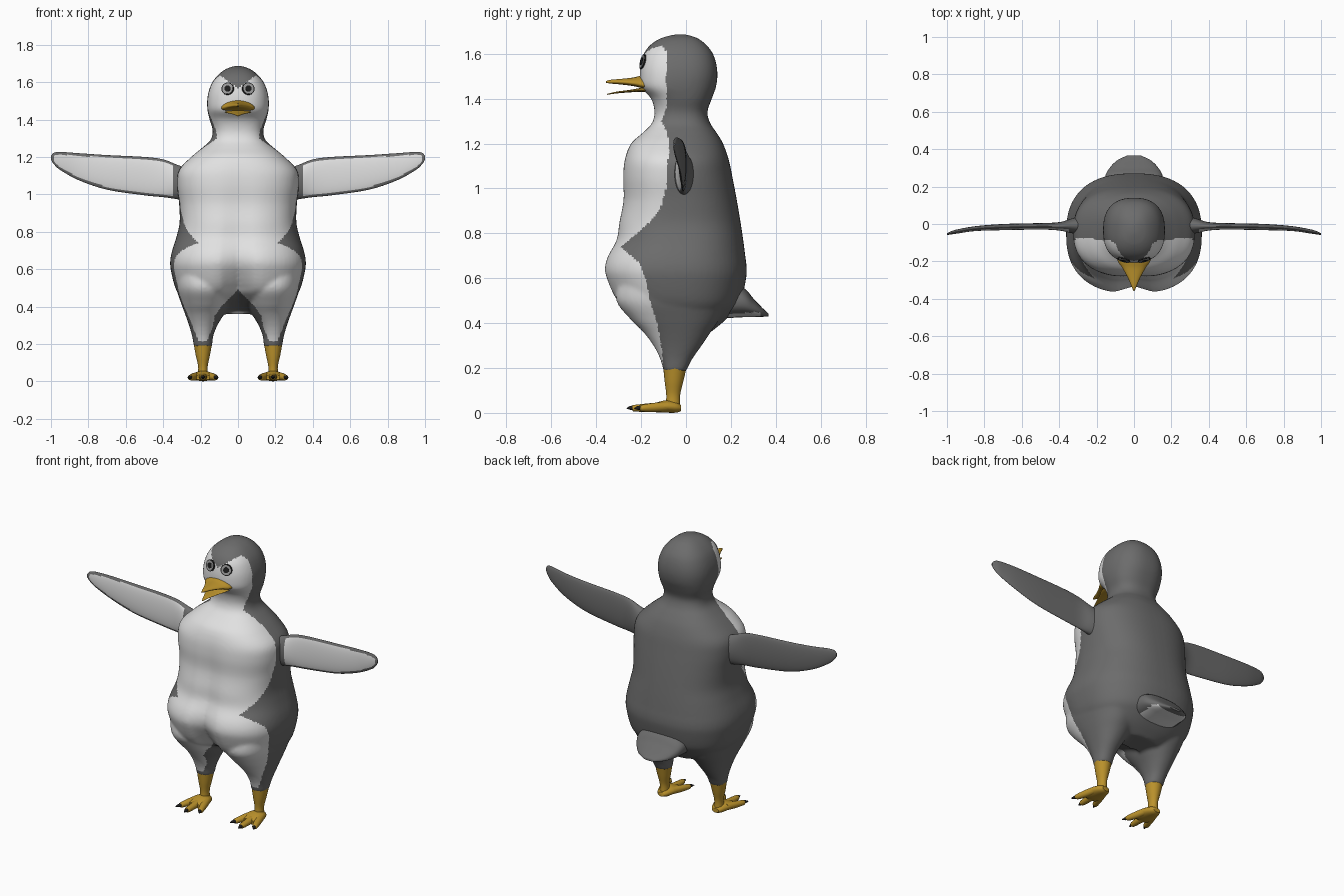
import bpy, bmesh, math
from mathutils import Vector

if "Cube" in bpy.data.objects:
    bpy.data.objects.remove(bpy.data.objects["Cube"])


def material(name, r, g, b):
    m = bpy.data.materials.new(name)
    m.diffuse_color = (r, g, b, 1)
    m.use_nodes = True
    m.node_tree.nodes["Principled BSDF"].inputs["Base Color"].default_value = m.diffuse_color
    return m


GREY = material("slate grey", 0.15, 0.15, 0.15)
WHITE = material("soft white", 0.75, 0.75, 0.75)
YELLOW = material("mustard yellow", 0.50, 0.29, 0.025)
BLACK = material("black", 0.012, 0.012, 0.012)
IRIS = material("iris grey", 0.33, 0.33, 0.33)


def lerp(table, t):
    """Linear lookup in (t, value) pairs."""
    if t <= table[0][0]:
        return table[0][1]
    for (a, va), (b, vb) in zip(table, table[1:]):
        if t <= b:
            return va + (vb - va) * (t - a) / (b - a)
    return table[-1][1]


def dense(secs, k):
    """Catmull-Rom subdivision of a list of section tuples."""
    out = []
    for i in range(len(secs) - 1):
        p = [secs[max(0, min(len(secs) - 1, i + d))] for d in (-1, 0, 1, 2)]
        for j in range(k):
            t = j / k
            out.append([0.5 * (2 * b + (c - a) * t + (2 * a - 5 * b + 4 * c - d) * t * t
                               + (3 * b - a - 3 * c + d) * t ** 3)
                        for a, b, c, d in zip(*p)])
    return out + [list(secs[-1])]


def loft(bm, secs, axis, p=2.0, n=32, k=5, side=1, warp=None):
    """Superellipse sections (t, u0, u1, v0, v1) skinned along an axis."""
    rings = []
    for t, u0, u1, v0, v1 in dense(secs, k):
        ring = []
        for i in range(n):
            a = 2 * math.pi * i / n
            c, s = math.cos(a), math.sin(a)
            u = (u0 + u1) / 2 + (u1 - u0) / 2 * math.copysign(abs(c) ** (2 / p), c)
            v = (v0 + v1) / 2 + (v1 - v0) / 2 * math.copysign(abs(s) ** (2 / p), s)
            co = {"x": (t, u, v), "y": (u, t, v), "z": (u, v, t)}[axis]
            co = Vector((co[0] * side, co[1], co[2]))
            ring.append(bm.verts.new(warp(co) if warp else co))
        rings.append(ring)
    for a, b in zip(rings, rings[1:]):
        for i in range(n):
            bm.faces.new((a[i], a[(i + 1) % n], b[(i + 1) % n], b[i]))
    bm.faces.new(rings[0])
    bm.faces.new(rings[-1])


def finish(bm, name, mats, angle=50):
    bmesh.ops.recalc_face_normals(bm, faces=bm.faces[:])
    me = bpy.data.meshes.new(name)
    bm.to_mesh(me)
    bm.free()
    ob = bpy.data.objects.new(name, me)
    bpy.context.collection.objects.link(ob)
    for m in mats:
        me.materials.append(m)
    bpy.ops.object.select_all(action='DESELECT')
    ob.select_set(True)
    bpy.context.view_layer.objects.active = ob
    bpy.ops.object.shade_smooth_by_angle(angle=math.radians(angle))
    return ob


# Body: head and torso in one loft, thighs added, all fused by a remesh
TORSO = [(z, -w, w, f, b) for z, w, f, b in (
    (0.36, 0.12, -0.04, 0.11), (0.40, 0.23, -0.13, 0.16), (0.45, 0.30, -0.25, 0.21),
    (0.50, 0.335, -0.32, 0.245), (0.60, 0.36, -0.365, 0.268), (0.65, 0.362, -0.372, 0.27),
    (0.70, 0.352, -0.357, 0.264), (0.77, 0.33, -0.318, 0.255), (0.85, 0.312, -0.305, 0.243),
    (0.95, 0.315, -0.285, 0.226), (1.05, 0.325, -0.285, 0.207), (1.13, 0.315, -0.275, 0.19),
    (1.20, 0.25, -0.245, 0.165), (1.25, 0.19, -0.19, 0.135), (1.29, 0.147, -0.152, 0.108),
    (1.34, 0.135, -0.14, 0.095), (1.40, 0.152, -0.155, 0.115), (1.45, 0.163, -0.20, 0.133),
    (1.50, 0.165, -0.206, 0.14), (1.55, 0.157, -0.202, 0.136), (1.60, 0.137, -0.188, 0.12),
    (1.64, 0.105, -0.158, 0.09), (1.67, 0.065, -0.11, 0.05), (1.686, 0.02, -0.05, 0.0))]
THIGH = [(0.60, 0.04, 0.34, -0.30, 0.15), (0.50, 0.03, 0.33, -0.31, 0.18),
         (0.42, 0.05, 0.305, -0.25, 0.15), (0.36, 0.075, 0.283, -0.19, 0.11),
         (0.30, 0.11, 0.262, -0.145, 0.07), (0.24, 0.133, 0.245, -0.115, 0.028),
         (0.185, 0.138, 0.236, -0.10, 0.0)]
CLEFT = [(0.36, 0.05), (0.50, 0.08), (0.60, 0.05), (0.75, 0.02), (0.95, 0.012), (1.2, 0)]


def cleft(co):
    """Press a soft groove down the middle of the belly."""
    if co.y < -0.05:
        co.y += lerp(CLEFT, co.z) * math.exp(-(co.x / 0.07) ** 2)
    return co


bm = bmesh.new()
loft(bm, TORSO, "z", p=2.45, n=64, k=4, warp=cleft)
for s in (-1, 1):
    loft(bm, THIGH, "z", p=2.2, n=40, side=s)
body = finish(bm, "body", [GREY, WHITE])
mod = body.modifiers.new("fuse", 'REMESH')
mod.mode, mod.voxel_size, mod.use_smooth_shade = 'VOXEL', 0.01, True
mod = body.modifiers.new("soften", 'SMOOTH')
mod.factor, mod.iterations = 0.5, 5
for name in ("fuse", "soften"):
    bpy.ops.object.modifier_apply(modifier=name)

# White front: limits by height, with a peaked brow and a grey crotch notch
SEAM = [(0.2, -.10), (0.3, -.11), (0.4, -.13), (0.5, -.16), (0.6, -.18), (0.67, -.21),
        (0.74, -.29), (0.85, -.16), (0.92, -.11), (1.0, -.09), (1.2, -.075), (1.25, -.085),
        (1.3, -.11), (1.36, -.085), (1.45, -.09), (1.6, -.085), (1.65, -.11), (1.69, -.2)]
NOTCH = [(0.22, 0.145), (0.35, 0.125), (0.40, 0.09), (0.49, 0.0)]
for f in body.data.polygons:
    c = f.center
    x = abs(c.x)
    white = (c.z > 0.215 and c.y < lerp(SEAM, c.z) and x >= lerp(NOTCH, c.z)
             and c.z < 1.565 + 0.75 * x)
    f.material_index = int(white)

# Tail wedge with a pale underside
bm = bmesh.new()
loft(bm, [(0.15, -.16, .16, .42, .57), (0.25, -.155, .155, .426, .56), (0.30, -.13, .13, .427, .51),
          (0.34, -.09, .09, .428, .468), (0.367, -.035, .035, .43, .443)], "y", p=2.4, n=40)
tail = finish(bm, "tail", [GREY, WHITE])
for f in tail.data.polygons:
    f.material_index = int(f.normal.z < -0.5 and f.center.y < 0.33 and abs(f.center.x) < 0.12)

# Flippers: grey blades with a white panel on the front
FLIPPER = [(0.27, -.06, .045, .965, 1.14), (0.33, -.05, .03, .975, 1.16),
           (0.40, -.035, .01, .985, 1.187), (0.50, -.03, .005, .995, 1.20),
           (0.70, -.033, .0, 1.025, 1.21), (0.85, -.038, -.012, 1.075, 1.22),
           (0.95, -.052, -.03, 1.13, 1.227), (0.985, -.057, -.042, 1.162, 1.222),
           (1.0, -.058, -.05, 1.185, 1.205)]
LOW = [(q[0], q[3]) for q in FLIPPER]
HIGH = [(q[0], q[4]) for q in FLIPPER]
for s, label in ((-1, "left"), (1, "right")):
    bm = bmesh.new()
    loft(bm, FLIPPER, "x", n=48, k=7, side=s)
    ob = finish(bm, label + "_flipper", [GREY, WHITE])
    for f in ob.data.polygons:
        c, x = f.center, abs(f.center.x)
        f.material_index = int(f.normal.y < 0 and 0.345 < x < 0.985
                               and lerp(LOW, x) + 0.014 < c.z < lerp(HIGH, x) - 0.014)

# Shanks, feet, toes and claws
TOES = [(0.187, -0.238), (0.122, -0.205), (0.252, -0.205)]
for s, label in ((-1, "left"), (1, "right")):
    bm = bmesh.new()
    loft(bm, [(0.20, .139, .237, -.101, .002), (0.14, .15, .226, -.095, -.012),
              (0.08, .162, .213, -.088, -.026), (0.03, .16, .215, -.09, -.026)], "z", n=24, side=s)
    loft(bm, [(-0.022, .165, .21, .008, .035), (-0.045, .148, .226, .001, .05),
              (-0.09, .132, .242, .001, .056), (-0.135, .125, .25, .003, .045),
              (-0.16, .14, .235, .008, .035)], "y", n=24, side=s)
    for tx, ty in TOES:
        m = 0.187 + (tx - 0.187) * 0.45
        loft(bm, [(-0.08, m - .022, m + .022, .008, .05),
                  (-0.14, (m + tx) / 2 - .022, (m + tx) / 2 + .022, .004, .045),
                  (ty + .01, tx - .017, tx + .017, .006, .036),
                  (ty, tx - .010, tx + .010, .012, .032)], "y", n=16, side=s)
    finish(bm, label + "_foot", [YELLOW])
    bm = bmesh.new()
    for tx, ty in TOES:
        d = (tx - 0.187) * 0.25
        loft(bm, [(ty + .006, tx - .012, tx + .012, .012, .034),
                  (ty - .012, tx + d / 2 - .008, tx + d / 2 + .008, .014, .03),
                  (ty - .026, tx + d - .002, tx + d + .002, .019, .022)], "y", n=12, k=3, side=s)
    finish(bm, label + "_claws", [BLACK])


# Beak: broad upper bill and a thin, slightly open lower bill
def droop(co):
    """Lower the mouth corners."""
    co.z -= 1.6 * co.x * co.x
    return co


bm = bmesh.new()
loft(bm, [(-0.15, -.085, .085, 1.445, 1.50), (-0.195, -.088, .088, 1.447, 1.503),
          (-0.235, -.062, .062, 1.456, 1.494), (-0.29, -.032, .032, 1.463, 1.488),
          (-0.335, -.013, .013, 1.467, 1.484), (-0.357, -.003, .003, 1.471, 1.478)],
     "y", n=32, warp=droop)
finish(bm, "upper_bill", [YELLOW])
bm = bmesh.new()
loft(bm, [(-0.15, -.07, .07, 1.43, 1.452), (-0.205, -.066, .066, 1.43, 1.447),
          (-0.25, -.045, .045, 1.428, 1.439), (-0.31, -.02, .02, 1.423, 1.431),
          (-0.352, -.003, .003, 1.417, 1.421)], "y", n=24)
finish(bm, "lower_bill", [YELLOW])

# Eyes: thin stacked discs laid on the face
bpy.context.view_layer.update()
for s, label in ((-1, "left"), (1, "right")):
    hit, loc, nor, _ = body.ray_cast(Vector((0.055 * s, -1, 1.565)), Vector((0, 1, 0)))
    for i, (part, r, m) in enumerate((("rim", 0.034, BLACK), ("iris", 0.029, IRIS),
                                      ("pupil", 0.017, BLACK))):
        bm = bmesh.new()
        bmesh.ops.create_cone(bm, cap_ends=True, segments=28, radius1=r, radius2=r, depth=0.008)
        ob = finish(bm, f"{label}_eye_{part}", [m], 30)
        ob.rotation_euler = nor.to_track_quat('Z', 'Y').to_euler()
        ob.location = loc + nor * (0.002 * i - 0.001)
